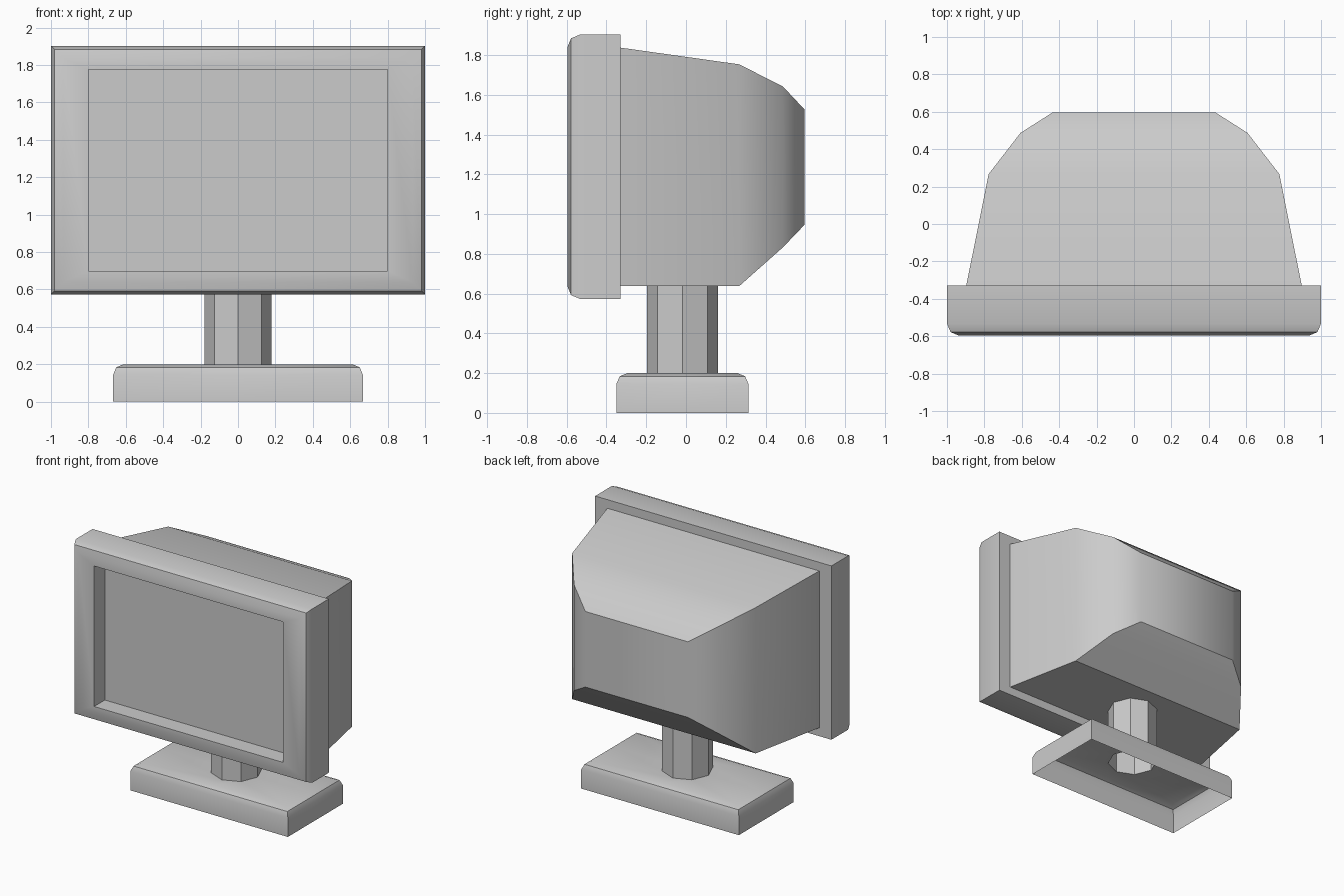
import bpy, bmesh, math
from mathutils import Vector

if "Cube" in bpy.data.objects:
    bpy.data.objects.remove(bpy.data.objects["Cube"])


def loft(name, rings, cap_start=False, cap_end=False):
    """Skin rings of equal size; points run counter-clockwise seen from the start."""
    bm = bmesh.new()
    loops = [[bm.verts.new(p) for p in ring] for ring in rings]
    for a, b in zip(loops, loops[1:]):
        for i in range(len(a)):
            j = (i + 1) % len(a)
            bm.faces.new((a[j], a[i], b[i], b[j]))
    if cap_start:
        bm.faces.new(loops[0])
    if cap_end:
        bm.faces.new(loops[-1][::-1])
    mesh = bpy.data.meshes.new(name)
    bm.to_mesh(mesh)
    bm.free()
    obj = bpy.data.objects.new(name, mesh)
    bpy.context.collection.objects.link(obj)
    bpy.ops.object.select_all(action='DESELECT')
    obj.select_set(True)
    bpy.context.view_layer.objects.active = obj
    bpy.ops.object.shade_smooth_by_angle(angle=math.radians(35))
    return obj


def upright(y, hx, lo, hi):
    """Upright rectangle facing the front."""
    return [Vector(p) for p in ((-hx, y, lo), (hx, y, lo), (hx, y, hi), (-hx, y, hi))]


MID_Y = -0.018


def octagon(z, r):
    return [Vector((r * math.cos(i * math.pi / 4), MID_Y + r * math.sin(i * math.pi / 4), z))
            for i in range(8)]


def flat_rect(z, inset):
    """Level rectangle with corner and mid-edge points, matching the octagon."""
    hx, hy = 0.667 - inset, 0.332 - inset
    signs = ((1, 0), (1, 1), (0, 1), (-1, 1), (-1, 0), (-1, -1), (0, -1), (1, -1))
    return [Vector((sx * hx, MID_Y + sy * hy, z)) for sx, sy in signs]


# Bezel: recess wall, front face, rounded rim, side and back lip
FRONT, BACK, B = -0.597, -0.33, 0.065
SCREEN = (0.80, 0.70, 1.775)
HOUSING = (0.897, 0.637, 1.837)


def rim(y, inset):
    return upright(y, 1.0 - inset, 0.573 + inset, 1.903 - inset)


K = 1 - math.sin(math.pi / 4)
loft("bezel", [
    upright(FRONT + 0.13, *SCREEN),
    upright(FRONT, *SCREEN),
    rim(FRONT, B),
    rim(FRONT + B * K, B * K),
    rim(FRONT + B, 0),
    rim(BACK, 0),
    upright(BACK, *HOUSING),
])

# Screen: flat panel at the bottom of the recess
loft("screen", [upright(FRONT + 0.13, *SCREEN)], cap_start=True)

# Rear housing: tapering shell rounded towards the back
loft("rear_housing", [
    upright(BACK, *HOUSING),
    upright(0.267, 0.777, 0.637, 1.753),
    upright(0.487, 0.607, 0.832, 1.642),
    upright(0.597, 0.434, 0.947, 1.525),
], cap_end=True)

# Stand post: open eight-sided tube
loft("stand_post", [octagon(0.64, 0.178), octagon(0.2, 0.178)])

# Stand base: hollow tray, open below, with a hole under the post
C = 0.055
loft("stand_base", [
    octagon(0.2, 0.178),
    flat_rect(0.2, C),
    flat_rect(0.2 - C * K, C * K),
    flat_rect(0.2 - C, 0),
    flat_rect(0, 0),
])
